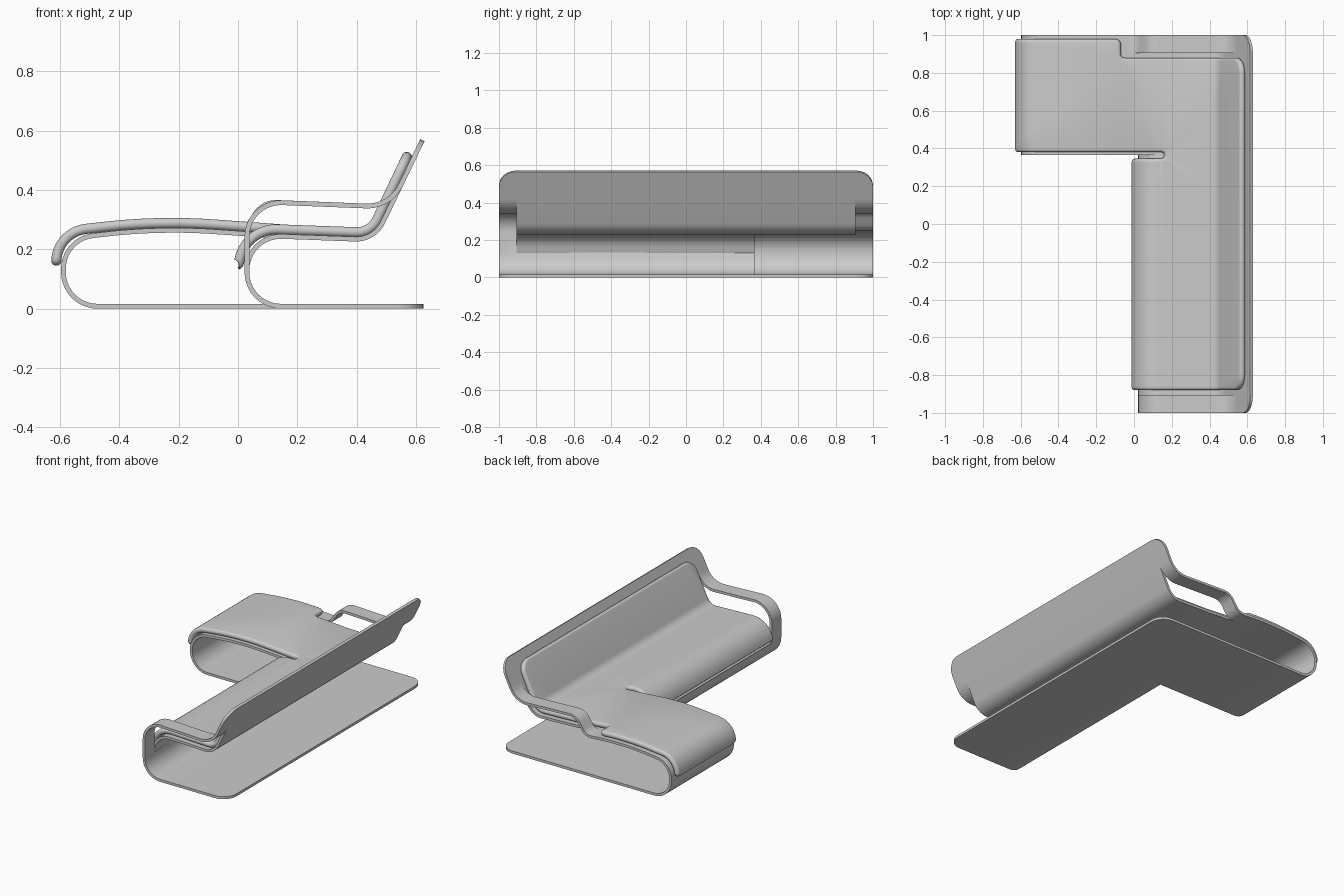
import bpy, bmesh, math
from mathutils import Vector

if "Cube" in bpy.data.objects:
    bpy.data.objects.remove(bpy.data.objects["Cube"])

grey = bpy.data.materials.new("warm_grey")
grey.diffuse_color = (0.6, 0.6, 0.6, 1)
grey.use_nodes = True
grey.node_tree.nodes["Principled BSDF"].inputs["Base Color"].default_value = grey.diffuse_color


def path(pts, n=10):
    """Polyline through (a, b[, radius]) points with rounded corners."""
    v = [Vector((p[0], p[1])) for p in pts]
    out = [v[0]]
    for i in range(1, len(v) - 1):
        r = pts[i][2] if len(pts[i]) > 2 else 0
        if not r:
            out.append(v[i])
            continue
        a, b = (v[i - 1] - v[i]).normalized(), (v[i + 1] - v[i]).normalized()
        half = math.acos(max(-1, min(1, a.dot(b)))) / 2
        c = v[i] + (a + b).normalized() * (r / math.sin(half))
        u = v[i] + a * (r / math.tan(half)) - c
        w = v[i] + b * (r / math.tan(half)) - c
        t = math.pi - 2 * half
        for k in range(n + 1):
            f = k / n
            out.append(c + (u * math.sin((1 - f) * t) + w * math.sin(f * t)) / math.sin(t))
    out.append(v[-1])
    res = [out[0]]
    for p in out[1:]:
        if (p - res[-1]).length > 1e-4:
            res.append(p)
    return res


def lengths(p):
    s = [0]
    for a, b in zip(p, p[1:]):
        s.append(s[-1] + (b - a).length)
    return s


def sheet(bm, p, ys, r0=0, r1=0, sides=(1, 1)):
    """Sweep a row of y stations along an x-z path, rounding its end corners."""
    p = list(p)
    steps = [1 - math.cos(math.radians(a)) for a in (15, 30, 45, 60, 75, 90)]
    if r0:
        d = (p[1] - p[0]).normalized()
        p[1:1] = [p[0] + d * (r0 * k) for k in steps]
    if r1:
        d = (p[-2] - p[-1]).normalized()
        p[-1:-1] = [p[-1] + d * (r1 * k) for k in reversed(steps)]
    s = lengths(p)
    rows = []
    for q, a in zip(p, s):
        inset = 0
        for r, d in ((r0, a), (r1, s[-1] - a)):
            if r and d < r:
                inset = r - math.sqrt(max(0, r * r - (r - d) ** 2))
        lo, hi = ys[0] + inset * sides[0], ys[-1] - inset * sides[1]
        rows.append([bm.verts.new((q.x, min(max(y, lo), hi), q.y)) for y in ys])
    for a, b in zip(rows, rows[1:]):
        for j in range(len(ys) - 1):
            bm.faces.new((a[j], a[j + 1], b[j + 1], b[j]))


def thicken(src, t):
    """Closed shell of thickness t around an open sheet."""
    src.normal_update()
    src.verts.index_update()
    bm = bmesh.new()
    up = [bm.verts.new(v.co + v.normal * (t / 2)) for v in src.verts]
    dn = [bm.verts.new(v.co - v.normal * (t / 2)) for v in src.verts]
    for f in src.faces:
        ids = [v.index for v in f.verts]
        bm.faces.new([up[i] for i in ids])
        bm.faces.new([dn[i] for i in reversed(ids)])
        for loop in f.loops:
            if len(loop.edge.link_faces) == 1:
                i, j = loop.vert.index, loop.link_loop_next.vert.index
                bm.faces.new((up[j], up[i], dn[i], dn[j]))
    src.free()
    return bm


def finish(bm, name):
    me = bpy.data.meshes.new(name)
    bm.to_mesh(me)
    bm.free()
    me.materials.append(grey)
    ob = bpy.data.objects.new(name, me)
    bpy.context.collection.objects.link(ob)
    bpy.context.view_layer.objects.active = ob
    ob.select_set(True)
    bpy.ops.object.shade_smooth_by_angle(angle=math.radians(35))
    ob.select_set(False)


# Shell: one bent sheet forming base, front curves, seat, arms and back
E, A, M = 1.0, 0.905, 0.365
F = 0.008
split = (0.03, 0.13)        # arm leaves the sofa front curve
lift = (-0.07, 0.2589)      # arm leaves the chaise seat
seam = (0.16, 0.2431)       # chaise seat meets sofa seat
join = (0.5506, 0.42)       # arms meet the back
bm = bmesh.new()
sheet(bm, path([(0.625, F), (0.145, F), (0.03, F, 0.115), split]), [-E, -A, M], r0=0.09, sides=(1, 0))
sheet(bm, path([(0.625, F), (0.145, F), (-0.589, F, 0.115), (-0.589, 0.235, 0.112),
                (-0.26, 0.272, 2), lift]), [M, A, E], r0=0.09, sides=(0, 1))
sheet(bm, path([split, (0.03, 0.248, 0.114), seam]), [-A, M])
sheet(bm, path([lift, seam]), [M, A])
sheet(bm, path([seam, (0.46, 0.232, 0.1), join]), [-A, M, A])
sheet(bm, path([split, (0.03, 0.362, 0.115), (0.5135, 0.343, 0.125), join]), [-E, -A])
sheet(bm, path([lift, (0.015, 0.253, 0.07), (0.085, 0.36, 0.08), (0.5135, 0.343, 0.125), join]), [A, E])
sheet(bm, path([join, (0.622, 0.568)]), [-E, -A, M, A, E], r1=0.09)
bmesh.ops.remove_doubles(bm, verts=bm.verts[:], dist=1e-4)
finish(thicken(bm, 0.016), "bent_shell")

# Cushion: flat L-shaped pad with a slot and rounded rim, then bent along the seat
seat = (0.16, 0.2663)
rear = path([seat, (0.448, 0.256, 0.075), (0.577, 0.527)])
sofa = path([(0.003, 0.145), (0.003, 0.272, 0.125), seat])
chaise = path([(-0.613, 0.145), (-0.613, 0.258, 0.112), (-0.26, 0.297, 2), seat])
top, ls, lc = lengths(rear)[-1], lengths(sofa)[-1], lengths(chaise)[-1]


def bender(front, offset):
    pts = front + rear[1:]
    s = [a - offset for a in lengths(pts)]
    seg = [(b - a).normalized() for a, b in zip(pts, pts[1:])]
    tan = [(a + b).normalized() for a, b in zip([seg[0]] + seg, seg + [seg[-1]])]

    def bend(co):
        i = 0
        while i < len(seg) - 1 and co.x > s[i + 1]:
            i += 1
        f = min(max((co.x - s[i]) / (s[i + 1] - s[i]), 0), 1)
        p = pts[i].lerp(pts[i + 1], f)
        t = tan[i].lerp(tan[i + 1], f).normalized()
        return Vector((p.x - t.y * co.z, co.y, p.y + t.x * co.z))
    return bend, s


bend_sofa, s1 = bender(sofa, ls)
bend_chaise, s2 = bender(chaise, lc)
outline = path([(top, 0), (top, 0.88, 0.08), (-0.23, 0.88, 0.02), (-0.23, 0.98, 0.03),
                (-lc, 0.98, 0.025), (-lc, 0.38, 0.025), (0, 0.38, 0.0165), (0, 0.346, 0.0165),
                (-ls, 0.346, 0.025), (-ls, -0.88, 0.025), (top, -0.88, 0.08), (top, 0)], 6)[:-1]
n = len(outline)
inward = []
for i in range(n):
    a = (outline[i] - outline[i - 1]).normalized()
    b = (outline[(i + 1) % n] - outline[i]).normalized()
    m = (a + b).normalized()
    inward.append(Vector((-m.y, m.x)) / max(0.5, m.dot(a)))

H, R = 0.017, 0.0155
bm = bmesh.new()
rings = []
for k in range(9):
    a = math.radians(-90 + 22.5 * k)
    rings.append([bm.verts.new((*(p + d * (R * (1 - math.cos(a)))), H * math.sin(a)))
                  for p, d in zip(outline, inward)])
for lo, hi in zip(rings, rings[1:]):
    for i in range(n):
        j = (i + 1) % n
        bm.faces.new((lo[i], lo[j], hi[j], hi[i]))
caps = [bm.faces.new(list(reversed(rings[0]))), bm.faces.new(rings[-1])]
bm.normal_update()
bmesh.ops.triangulate(bm, faces=caps)
cuts = []
for x in sorted(s1[1:-1] + s2[1:-1]):
    if not cuts or x - cuts[-1] > 1e-3:
        cuts.append(x)
for x in cuts:
    bmesh.ops.bisect_plane(bm, geom=bm.verts[:] + bm.edges[:] + bm.faces[:], dist=1e-5,
                           plane_co=(x, 0, 0), plane_no=(1, 0, 0))
for v in bm.verts:
    v.co = (bend_chaise if v.co.y > 0.363 else bend_sofa)(v.co)
finish(bm, "seat_cushion")
